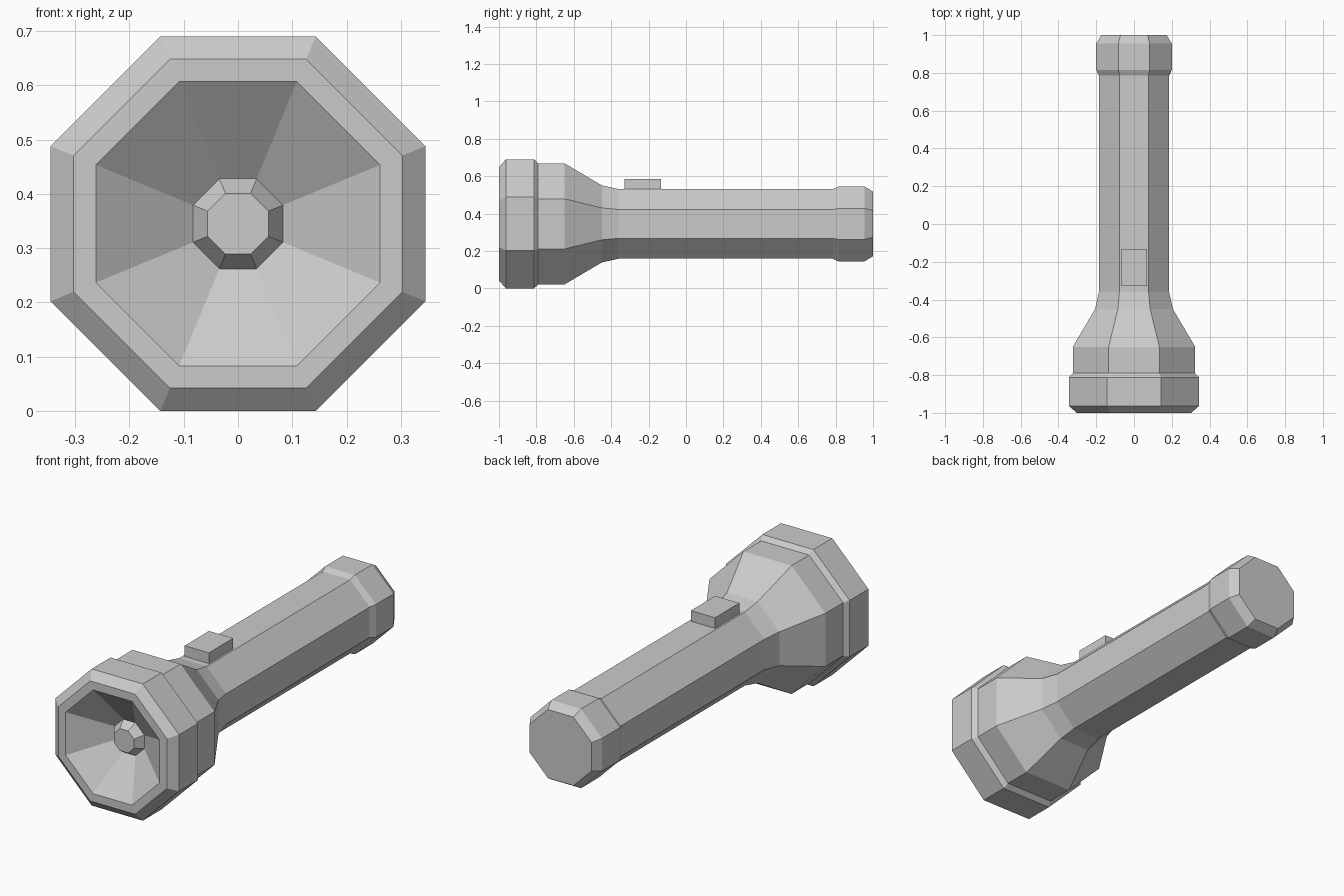
import bpy, bmesh
from math import pi, sin, cos

if "Cube" in bpy.data.objects:
    bpy.data.objects.remove(bpy.data.objects["Cube"])

CENTRE_Z = 0.345
SIDES = 8


def lathe(name, profile, cap_start=False, cap_end=False):
    """Octagonal turning about the y axis; profile = (y, half width across flats)."""
    bm = bmesh.new()
    rings = []
    for y, flat in profile:
        r = flat / cos(pi / SIDES)
        angles = [(i + 0.5) * 2 * pi / SIDES for i in range(SIDES)]
        rings.append([bm.verts.new((r * sin(a), y, r * cos(a))) for a in angles])
    for a, b in zip(rings, rings[1:]):
        for i in range(SIDES):
            j = (i + 1) % SIDES
            bm.faces.new((a[i], a[j], b[j], b[i]))
    if cap_start:
        bm.faces.new(rings[0][::-1])
    if cap_end:
        bm.faces.new(rings[-1])
    mesh = bpy.data.meshes.new(name)
    bm.to_mesh(mesh)
    bm.free()
    obj = bpy.data.objects.new(name, mesh)
    obj.location.z = CENTRE_Z
    bpy.context.collection.objects.link(obj)
    return obj


# Casing: front rim, bezel, flared head, handle and tail cap
lathe("casing", [
    (-1.0, 0.262), (-1.0, 0.303), (-0.963, 0.345), (-0.813, 0.345),
    (-0.79, 0.324), (-0.65, 0.324), (-0.45, 0.206), (-0.36, 0.186),
    (0.785, 0.186), (0.815, 0.2), (0.955, 0.2), (1.0, 0.173),
], cap_end=True)

# Bulb and the shallow reflector cone around it
lathe("bulb", [(-0.91, 0.056), (-0.866, 0.083)], cap_start=True)
lathe("reflector", [(-0.866, 0.083), (-1.0, 0.262)])

# Switch on top of the handle
bpy.ops.mesh.primitive_cube_add(size=1, location=(0, -0.232, 0.555))
switch = bpy.context.object
switch.name = "switch"
switch.scale = (0.135, 0.194, 0.06)
bpy.ops.object.transform_apply(location=False, rotation=False, scale=True)
